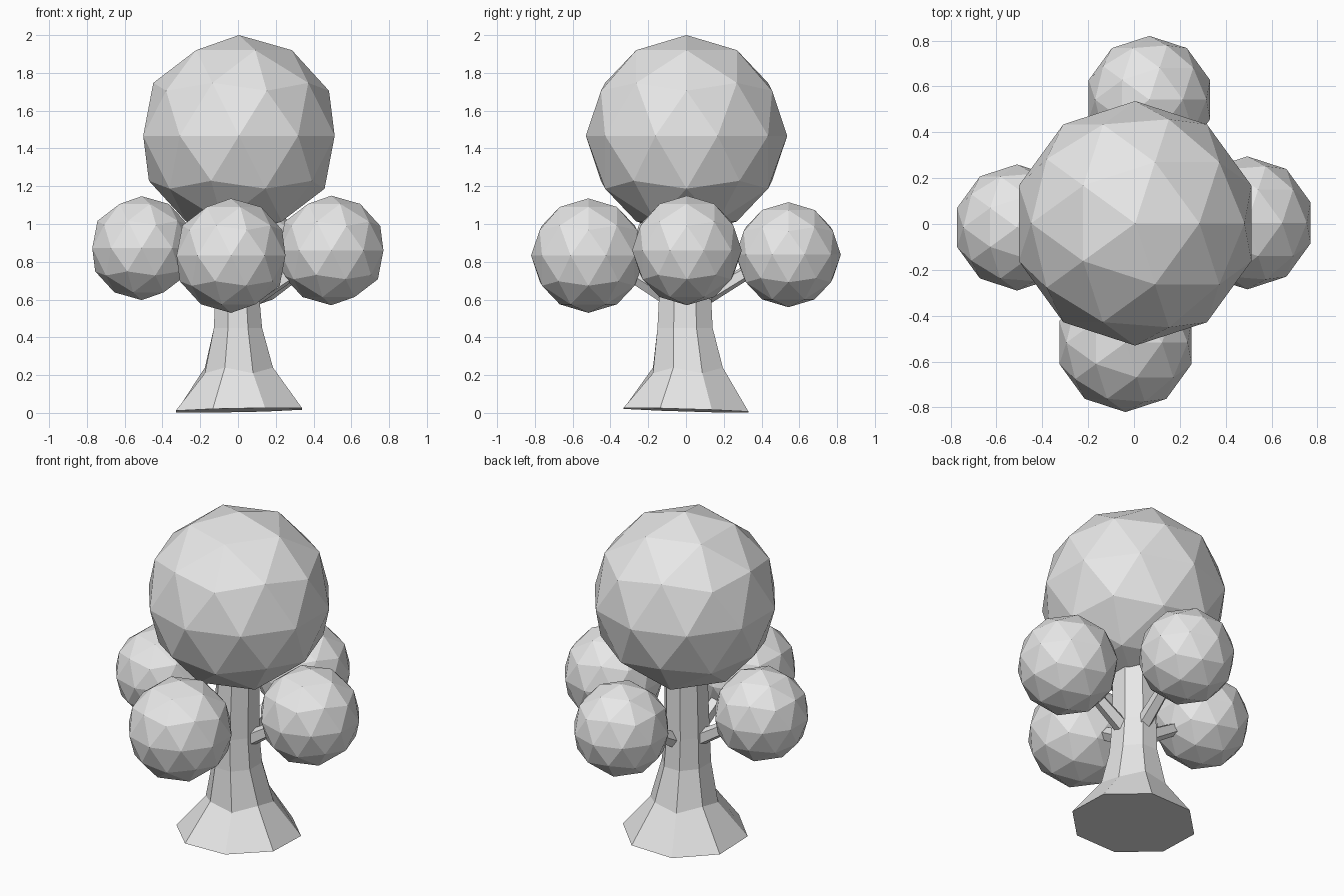
import bpy
import bmesh
import math
from mathutils import Vector

cube = bpy.data.objects.get("Cube")
if cube:
    bpy.data.objects.remove(cube, do_unlink=True)

# One plain material for the whole tree
GREY = (0.8, 0.8, 0.8, 1.0)
grey = bpy.data.materials.new("light grey")
grey.use_nodes = True
grey.diffuse_color = GREY
grey.node_tree.nodes["Principled BSDF"].inputs["Base Color"].default_value = GREY


def finish(bm, name):
    bmesh.ops.recalc_face_normals(bm, faces=bm.faces)
    mesh = bpy.data.meshes.new(name)
    bm.to_mesh(mesh)
    bm.free()
    mesh.materials.append(grey)
    obj = bpy.data.objects.new(name, mesh)
    bpy.context.collection.objects.link(obj)
    return obj


def foliage(name, centre, radius):
    bm = bmesh.new()
    bmesh.ops.create_icosphere(bm, subdivisions=2, radius=radius)
    bmesh.ops.translate(bm, verts=bm.verts, vec=centre)
    return finish(bm, name)


def bridge_rings(bm, rings):
    n = len(rings[0])
    for low, high in zip(rings, rings[1:]):
        for i in range(n):
            j = (i + 1) % n
            bm.faces.new((low[i], low[j], high[j], high[i]))
    bm.faces.new(rings[0][::-1])
    bm.faces.new(rings[-1])


def branch(name, start, end, r_start, r_end, sides=5):
    bm = bmesh.new()
    turn = (end - start).to_track_quat('Z', 'Y')
    rings = []
    for point, r in ((start, r_start), (end, r_end)):
        angles = [math.tau * i / sides for i in range(sides)]
        rings.append([bm.verts.new(point + turn @ Vector((r * math.cos(a), r * math.sin(a), 0)))
                      for a in angles])
    bridge_rings(bm, rings)
    return finish(bm, name)


# Eight-sided trunk: height, x radius, y radius, x shift, y shift
profile = [
    (0.014, 0.362, 0.358, 0.005, 0.0),
    (0.22, 0.195, 0.200, 0.005, 0.01),
    (0.45, 0.138, 0.158, 0.0, -0.005),
    (0.64, 0.125, 0.148, -0.005, -0.005),
    (1.05, 0.120, 0.135, 0.0, 0.0),
]
SIDES = 8
bm = bmesh.new()
rings = []
for level, (z, rx, ry, cx, cy) in enumerate(profile):
    ring = []
    for i in range(SIDES):
        a = math.tau * (i + 0.5) / SIDES
        x, y = cx + rx * math.cos(a), cy + ry * math.sin(a)
        # The foot is slightly tilted and the root flare ends unevenly
        lift = 0.02 * x - 0.03 * y if level == 0 else 0.0
        if level == 1:
            lift = 0.02 if i % 2 else -0.01
        ring.append(bm.verts.new((x, y, z + lift)))
    rings.append(ring)
bridge_rings(bm, rings)
finish(bm, "trunk")

# Crown and four lower foliage clumps, each clump on its own branch
foliage("crown", (0.005, 0.003, 1.467), 0.533)
clumps = {
    "right": ((-0.51, -0.015, 0.872), 0.275),
    "left": ((0.494, 0.005, 0.86), 0.29),
    "front": ((-0.037, -0.517, 0.8325), 0.303),
    "back": ((0.067, 0.542, 0.8375), 0.278),
}
for side, (centre, radius) in clumps.items():
    foliage(side + "_foliage", centre, radius)
    out = Vector((centre[0], centre[1], 0))
    branch(side + "_branch", out * 0.14 + Vector((0, 0, 0.6)),
           out * 0.8 + Vector((0, 0, 0.81)), 0.048, 0.034)
